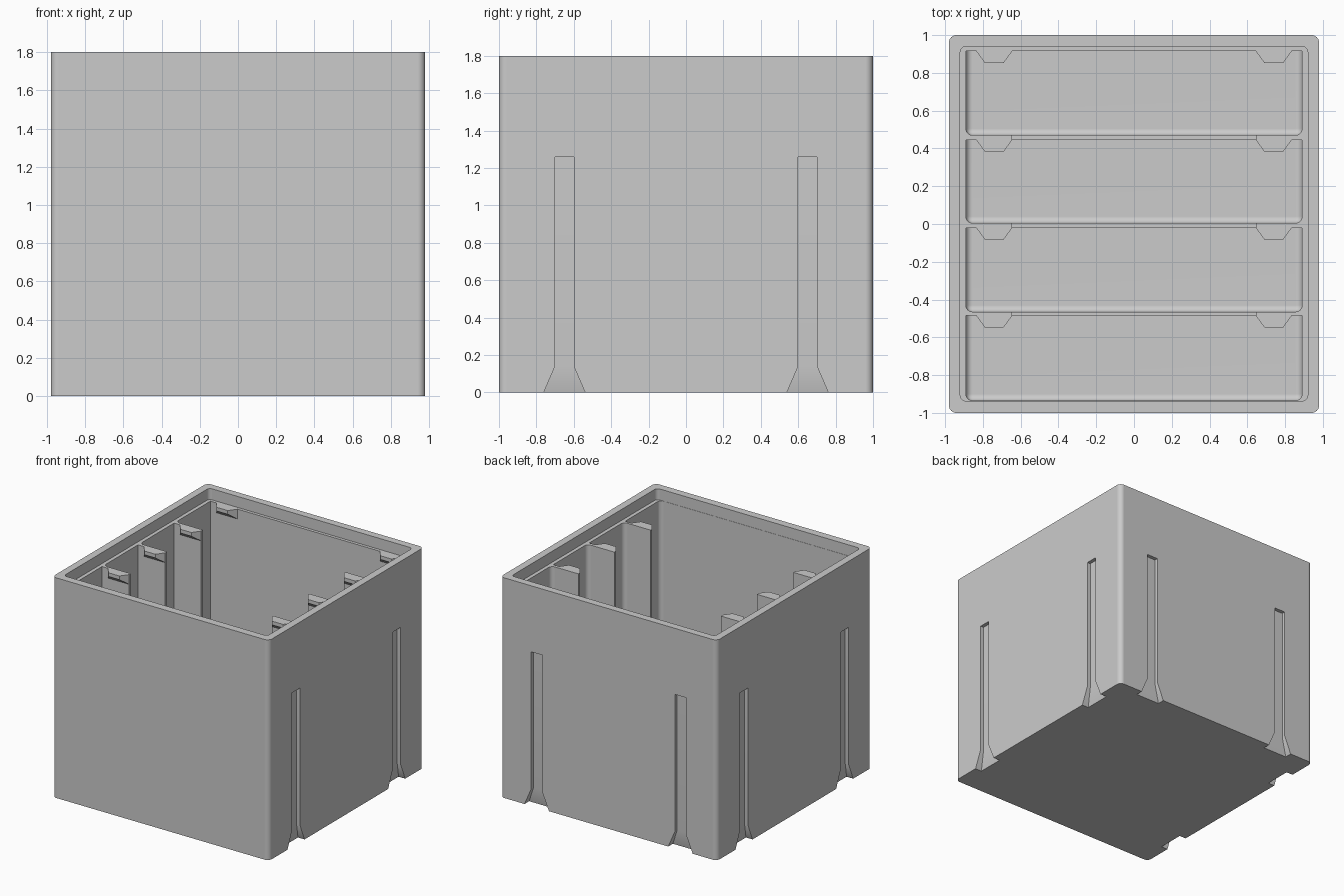
import bpy, bmesh, math
from mathutils import Matrix, Vector

cube = bpy.data.objects.get("Cube")
if cube:
    bpy.data.objects.remove(cube, do_unlink=True)

grey = bpy.data.materials.new("plain grey")
grey.use_nodes = True
colour = (0.6, 0.6, 0.6, 1)
grey.diffuse_color = colour
for node in grey.node_tree.nodes:
    if node.type == 'BSDF_PRINCIPLED':
        node.inputs["Base Color"].default_value = colour

LEDGE = 1.71      # height of the inner ledge and the divider tops
HALF_X = 0.98


def to_object(name, bm):
    bmesh.ops.recalc_face_normals(bm, faces=bm.faces[:])
    mesh = bpy.data.meshes.new(name)
    bm.to_mesh(mesh)
    bm.free()
    mesh.materials.append(grey)
    ob = bpy.data.objects.new(name, mesh)
    bpy.context.collection.objects.link(ob)
    return ob


def block(name, low, high, radius=0, pick=None, segments=8):
    """Box between two corners; edges chosen by pick(midpoint, direction) are rounded."""
    low, high = Vector(low), Vector(high)
    bm = bmesh.new()
    bmesh.ops.create_cube(bm, size=1)
    size = high - low
    for v in bm.verts:
        v.co = Vector([v.co[i] * size[i] for i in range(3)]) + (low + high) / 2
    if radius:
        edges = []
        for e in bm.edges:
            a, b = e.verts[0].co, e.verts[1].co
            if pick((a + b) / 2, b - a):
                edges.append(e)
        bmesh.ops.bevel(bm, geom=edges, offset=radius, segments=segments,
                        profile=0.5, affect='EDGES')
    return to_object(name, bm)


def upright(mid, direction):
    return abs(direction.z) > 0.1


def activate(ob):
    bpy.ops.object.select_all(action='DESELECT')
    ob.select_set(True)
    bpy.context.view_layer.objects.active = ob


def cut(target, cutter):
    cutter.hide_render = True
    mod = target.modifiers.new("cut", 'BOOLEAN')
    mod.operation = 'DIFFERENCE'
    mod.solver = 'EXACT'
    mod.object = cutter
    activate(target)
    bpy.ops.object.modifier_apply(modifier=mod.name)
    bpy.data.objects.remove(cutter, do_unlink=True)


# Outer box and the stepped lip around its mouth
box = block("box_shell", (-HALF_X, -1, 0), (HALF_X, 1, 1.8), 0.04, upright)
cut(box, block("lip_cutter", (-0.92, -0.937, LEDGE), (0.92, 0.94, 1.9), 0.03, upright))

# Four compartments, rounded at the front corners and along the floor
compartments = [(-0.935, -0.485), (-0.465, -0.02), (0.005, 0.445), (0.47, 0.915)]
for front, back in compartments:
    def rounded(mid, direction):
        at_floor = mid.z < 0.1 and mid.y < back - 0.01
        at_front = abs(direction.z) > 0.1 and mid.y < front + 0.01
        return at_floor or at_front
    cut(box, block("compartment_cutter", (-0.89, front, 0.06), (0.89, back, 1.75),
                   0.035, rounded, 6))

# Wide opening through the middle of the dividers
cut(box, block("divider_opening_cutter", (-0.645, -0.7, 0.5), (0.645, 0.7, 1.75)))


def slot_cutter(place):
    """Tall groove with a flared, deeper mouth at the bottom."""
    outline = [(-0.05, 1.26), (-0.05, 0.14), (-0.119, -0.02),
               (0.119, -0.02), (0.05, 0.14), (0.05, 1.26)]
    bm = bmesh.new()
    outer = [bm.verts.new((u, 0.02, z)) for u, z in outline]
    inner = [bm.verts.new((u, -0.064 if z < 0 else -0.03, z)) for u, z in outline]
    bm.faces.new(outer)
    bm.faces.new([inner[i] for i in (0, 1, 4, 5)])
    bm.faces.new([inner[i] for i in (1, 2, 3, 4)])
    for i in range(6):
        j = (i + 1) % 6
        bm.faces.new((outer[i], outer[j], inner[j], inner[i]))
    bm.transform(place)
    return to_object("slot_cutter", bm)


# Two grooves on the back and on each side
for angle, distance in ((0, 1), (90, HALF_X), (-90, HALF_X)):
    for offset in (-0.65, 0.65):
        turn = Matrix.Rotation(math.radians(angle), 4, 'Z')
        cut(box, slot_cutter(turn @ Matrix.Translation((offset, distance, 0))))

activate(box)
bpy.ops.object.shade_smooth_by_angle(angle=math.radians(30))
weighted = box.modifiers.new("even shading", 'WEIGHTED_NORMAL')
weighted.keep_sharp = True


def lug(name, side, wall):
    """Tapered tab at the top of a wall, sloping back underneath."""
    bm = bmesh.new()
    for x in (0.645, 0.835):
        for z in (LEDGE, LEDGE - 0.08):
            bm.verts.new((side * x, wall, z))
    for x in (0.69, 0.79):
        for z in (LEDGE, LEDGE - 0.03):
            bm.verts.new((side * x, wall - 0.062, z))
    bmesh.ops.convex_hull(bm, input=bm.verts[:])
    bmesh.ops.dissolve_limit(bm, angle_limit=0.02, verts=bm.verts[:], edges=bm.edges[:])
    return to_object(name, bm)


# A pair of tabs on the rear wall of every compartment
for number, (front, back) in enumerate(compartments, 1):
    lug(f"left_tab_{number}", 1, back)
    lug(f"right_tab_{number}", -1, back)
